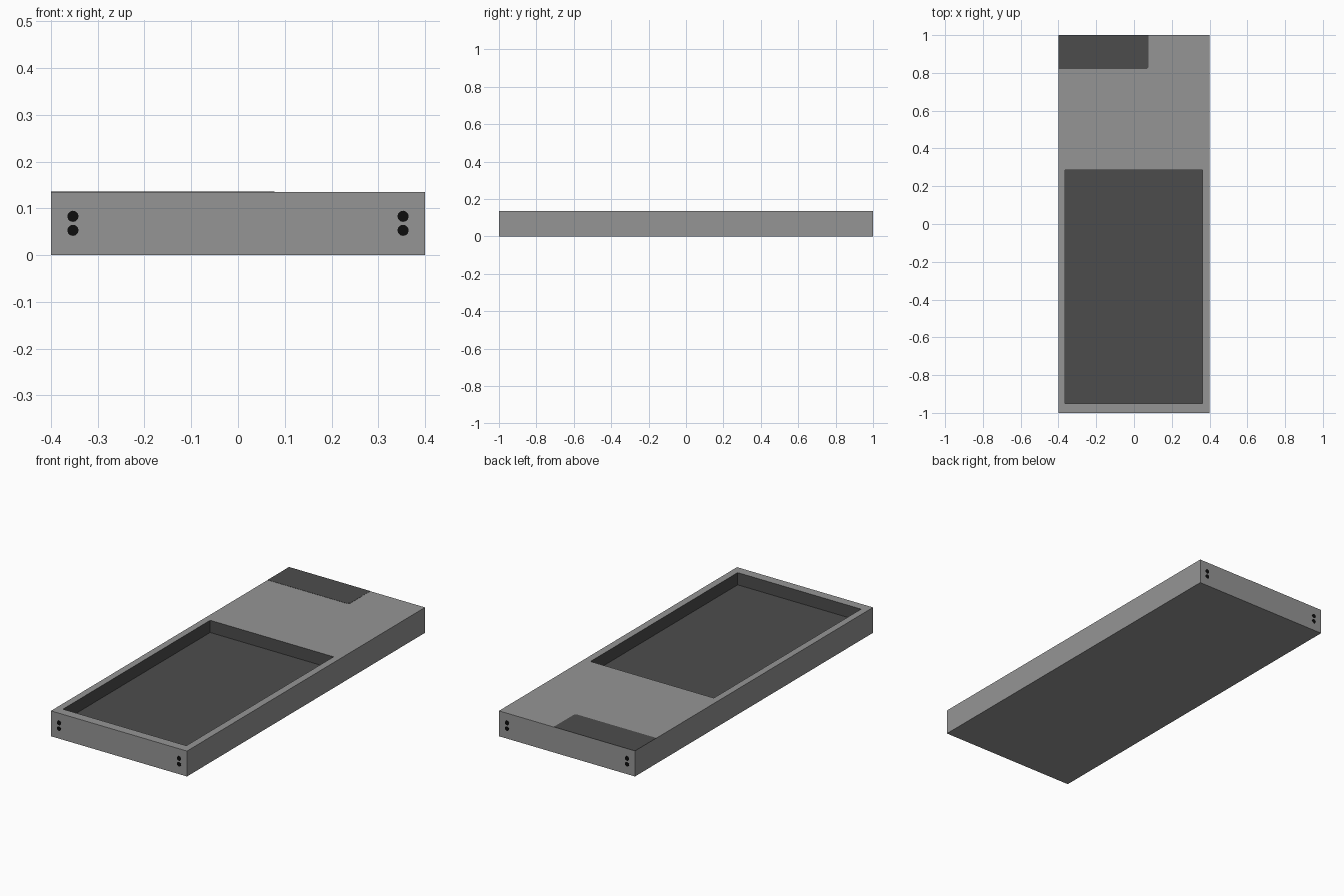
import bpy, bmesh, math

if "Cube" in bpy.data.objects:
    bpy.data.objects.remove(bpy.data.objects["Cube"])


def material(name, v):
    m = bpy.data.materials.new(name)
    m.diffuse_color = (v, v, v, 1)
    m.use_nodes = True
    m.node_tree.nodes["Principled BSDF"].inputs["Base Color"].default_value = m.diffuse_color
    return m


grey = material("mid grey", 0.30)
dark = material("dark grey", 0.073)
black = material("black", 0.004)


def finish(name, bm, mats):
    bmesh.ops.recalc_face_normals(bm, faces=bm.faces[:])
    me = bpy.data.meshes.new(name)
    bm.to_mesh(me)
    bm.free()
    for m in mats:
        me.materials.append(m)
    ob = bpy.data.objects.new(name, me)
    bpy.context.collection.objects.link(ob)
    return ob


def rect(bm, x0, x1, y0, y1, z):
    return [bm.verts.new((x, y, z)) for x, y in ((x0, y0), (x1, y0), (x1, y1), (x0, y1))]


H = 0.135

# Slab with a sunken tray: nested rectangular loops, tray faces dark
bm = bmesh.new()
loops = [rect(bm, -0.4, 0.4, -1, 1, 0),
         rect(bm, -0.4, 0.4, -1, 1, H),
         rect(bm, -0.364, 0.362, -0.951, 0.286, H),
         rect(bm, -0.364, 0.362, -0.951, 0.286, 0.07)]
for k, (a, b) in enumerate(zip(loops, loops[1:])):
    for i in range(4):
        j = (i + 1) % 4
        bm.faces.new((a[i], a[j], b[j], b[i])).material_index = int(k == 2)
bm.faces.new(loops[0][::-1])
bm.faces.new(loops[3]).material_index = 1
finish("slab_body", bm, [grey, dark])


def plate(name, outline, thickness, mat):
    """Thin plate from a 3D outline, extruded by a thickness vector."""
    bm = bmesh.new()
    face = bm.faces.new([bm.verts.new(p) for p in outline])
    ext = bmesh.ops.extrude_face_region(bm, geom=[face], use_keep_orig=True)
    verts = [g for g in ext["geom"] if isinstance(g, bmesh.types.BMVert)]
    bmesh.ops.translate(bm, verts=verts, vec=thickness)
    return finish(name, bm, [mat])


# Dark corner panel at the back of the top, one corner clipped
plate("corner_panel",
      [(x, y, H - 0.001) for x, y in
       ((-0.4, 1), (-0.4, 0.82), (0.066, 0.82), (0.078, 0.832), (0.078, 1))],
      (0, 0, 0.002), dark)

# Pairs of small black dots near the ends of the front and back faces
for end, s in (("front", -1), ("back", 1)):
    for side, x in (("left", -0.353), ("right", 0.353)):
        for level, z in (("lower", 0.053), ("upper", 0.083)):
            ring = [(x + 0.012 * math.cos(a), s * 0.9995, z + 0.012 * math.sin(a))
                    for a in (math.tau * i / 12 for i in range(12))]
            plate(f"{end}_{side}_{level}_dot", ring, (0, s * 0.001, 0), black)
